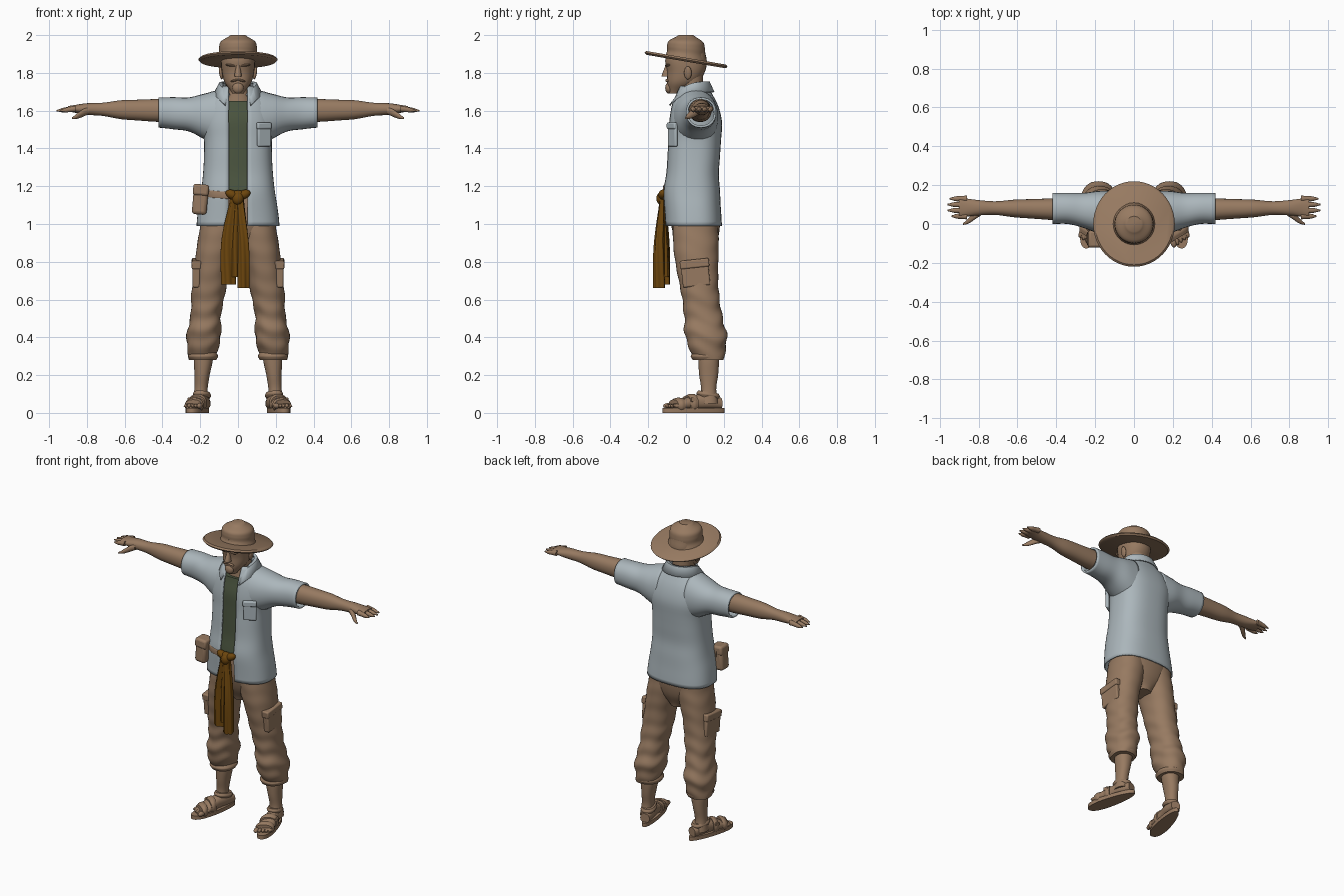
import bpy
import bmesh
from math import sin, cos, pi, asin, radians
from mathutils import Matrix

default_cube = bpy.data.objects.get("Cube")
if default_cube:
    bpy.data.objects.remove(default_cube)


def material(name, *rgb):
    mat = bpy.data.materials.new(name)
    mat.use_nodes = True
    mat.diffuse_color = (*rgb, 1)
    mat.node_tree.nodes["Principled BSDF"].inputs["Base Color"].default_value = (*rgb, 1)
    return mat


TAN = material("tan", .31, .195, .12)
SHIRT = material("pale_blue_grey", .41, .47, .5)
GREEN = material("dark_green", .07, .09, .05)
SASH = material("burnt_orange", .15, .06, .004)
parts = []


def finish(name, bm, mat, mirror=False, solid=None, bevel=None, place=None):
    """Turn a bmesh into a named object with the usual modifiers."""
    bmesh.ops.recalc_face_normals(bm, faces=bm.faces)
    mesh = bpy.data.meshes.new(name)
    bm.to_mesh(mesh)
    bm.free()
    if place:
        mesh.transform(place)
    mesh.materials.append(mat)
    obj = bpy.data.objects.new(name, mesh)
    bpy.context.collection.objects.link(obj)
    if solid:
        obj.modifiers.new("Thickness", "SOLIDIFY").thickness = solid
    if bevel:
        rounding = obj.modifiers.new("Rounding", "BEVEL")
        rounding.width, rounding.segments = bevel, 3
    if mirror:
        obj.modifiers.new("Mirror", "MIRROR").use_mirror_merge = False
    parts.append(obj)


def sample(values, t):
    """Value at t on a smooth curve through evenly spaced control values."""
    if not isinstance(values, list):
        return values
    last = len(values) - 1
    index = min(int(t * last), last - 1)
    f = t * last - index
    a, b, c, d = (values[min(max(index + k, 0), last)] for k in (-1, 0, 1, 2))
    return b + f * (c - a + f * (2 * a - 5 * b + 4 * c - d + f * (3 * (b - c) + d - a))) / 2


def power(value, exponent):
    return abs(value) ** (2 / exponent) * (1 if value > 0 else -1)


def loft(name, mat, axis, span, a, b, ra, rb, sides=28, slices=20, square=2.2,
         caps=True, gap=None, fold=None, warp=None, **options):
    """Skin a tube along an axis; centre (a, b) and radii (ra, rb) vary smoothly."""
    bm = bmesh.new()
    rows = []
    for k in range(slices + 1):
        t = k / slices
        pos = span[0] + (span[1] - span[0]) * t
        ca, cb, wide, deep = (sample(v, t) for v in (a, b, ra, rb))
        opening = asin((gap / wide) ** (square / 2)) if gap else 0
        row = []
        for i in range(sides + 1 if gap else sides):
            turn = opening - pi / 2 + 2 * (pi - opening) * i / sides
            scale = fold(pos, turn) if fold else 1
            u = ca + wide * scale * power(cos(turn), square)
            w = cb + deep * scale * power(sin(turn), square)
            co = {"X": (pos, u, w), "Y": (u, pos, w), "Z": (u, w, pos)}[axis]
            row.append(bm.verts.new(warp(*co) if warp else co))
        rows.append(row)
    for low, high in zip(rows, rows[1:]):
        for i in range(sides):
            j = (i + 1) % len(low)
            bm.faces.new((low[i], low[j], high[j], high[i]))
    if caps:
        bm.faces.new(rows[0])
        bm.faces.new(rows[-1])
    finish(name, bm, mat, **options)


def solid_matrix(loc, size, angle, axis):
    turn = Matrix.Rotation(radians(angle), 4, axis)
    return Matrix.Translation(loc) @ turn @ Matrix.Diagonal((*size, 1))


def blob(name, mat, loc, size, angle=0, **options):
    bm = bmesh.new()
    bmesh.ops.create_uvsphere(bm, u_segments=20, v_segments=12, radius=1,
                              matrix=solid_matrix(loc, size, angle, "Y"))
    finish(name, bm, mat, **options)


def box(name, mat, loc, size, angle=0, axis="Z", bevel=.008, **options):
    bm = bmesh.new()
    bmesh.ops.create_cube(bm, size=1, matrix=solid_matrix(loc, size, angle, axis))
    finish(name, bm, mat, bevel=bevel, **options)


# Hat: flat round crown on a wide brim that tips up at the front
TIP = .17
loft("hat_brim", TAN, "Z", (1.86, 1.88), 0, 0, [.2, .21, .2], [.21, .22, .21], sides=48, slices=4,
     square=2, warp=lambda x, y, z: (x, y, z - TIP * y))
crown = [.11, .1, .1, .09, .04]
loft("hat_crown", TAN, "Z", (1.87, 2), 0, 0, crown, crown, sides=40, square=2,
     warp=lambda x, y, z: (x, y, z - TIP * y * (2 - z) * 8))

# Head and face
loft("head", TAN, "Z", (1.69, 1.92), 0, [-.06, -.02, 0, 0, 0], [.03, .07, .085, .09, .085],
     [.03, .08, .1, .11, .1])
neck = [.08, .065, .07]
loft("neck", TAN, "Z", (1.62, 1.8), 0, [.04, .02], neck, neck)
loft("nose", TAN, "Z", (1.78, 1.84), 0, -.1, [.02, .01], [.03, .01], sides=16)
blob("ear", TAN, (.09, .01, 1.8), (.01, .02, .035), 8, mirror=True)
blob("brow", TAN, (.036, -.094, 1.84), (.03, .016, .007), -8, mirror=True)
blob("moustache", TAN, (.018, -.1, 1.76), (.022, .01, .006), 14, mirror=True)
blob("goatee", TAN, (0, -.09, 1.72), (.03, .02, .03))

# Open shirt with the undershirt inside it
width = [.22, .21, .195, .185, .18, .18, .19, .17, .09]
depth = [.15, .15, .15, .14, .14, .14, .14, .12, .08]


def inner(radii):
    return [r - .014 for r in radii[2:8]]


loft("shirt", SHIRT, "Z", (.99, 1.73), 0, [.04, .03, .04, .05, .04], width, depth, sides=48, slices=32,
     square=2.6, caps=False, gap=.05, solid=.008)
loft("undershirt", GREEN, "Z", (1.17, 1.65), 0, [.03, .04, .05], inner(width), inner(depth),
     sides=40, square=2.6)
loft("sleeve", SHIRT, "X", (.1, .42), [.05, .06, .07, .08, .08], [1.56, 1.58, 1.59],
     [.12, .11, .09, .08, .08], [.15, .12, .09, .085, .08], caps=False, solid=.012, mirror=True)
box("chest_pocket", SHIRT, (.138, -.07, 1.47), (.08, .02, .12), 30)
box("chest_pocket_flap", SHIRT, (.137, -.073, 1.52), (.085, .025, .035), 30)

# Collar: a band that folds over and ends in two points at the front
bm = bmesh.new()
rows = []
for i in range(33):
    t = i / 16 - 1
    s, c = sin(t * pi * .83), cos(t * pi * .83)
    drop = .07 * t ** 4
    flare = .115 if c > 0 else .145
    edge = ((.08, .075, 1.755), (.1, .09, 1.755), (.13, flare, 1.7))
    rows.append([bm.verts.new((wide * s, .035 + deep * c, z - drop)) for wide, deep, z in edge])
for low, high in zip(rows, rows[1:]):
    for j in range(2):
        bm.faces.new((low[j], high[j], high[j + 1], low[j + 1]))
finish("collar", bm, SHIRT, solid=.008)

# Arms and hands
loft("arm", TAN, "X", (.34, .9), [.075, .08, .085], [1.6, 1.61], [.06, .055, .05, .045, .035, .04, .05],
     [.06, .06, .055, .05, .035, .03, .015], slices=28, mirror=True)
finger = [.016, .014, .012, .004]
for name, i, reach in (("index", 0, .94), ("middle", 1, .96), ("ring", 2, .96), ("little", 3, .95)):
    y = .04 + .03 * i
    loft(name + "_finger", TAN, "X", (.86, reach), y, [1.61, 1.6], finger, finger, sides=12, mirror=True)
thumb = [.02, .02, .015, .005]
loft("thumb", TAN, "X", (.79, .88), [.06, 0], [1.6, 1.56], thumb, thumb, sides=14, mirror=True)


# Trousers: hips, creased legs and side pockets
def crease(z, turn):
    lower = min(1, max(.2, (.8 - z) * 3))
    return 1 + .045 * lower * sin(z * 62 + 2 * sin(turn + .6) + sin(3 * turn))


loft("trouser_hips", TAN, "Z", (.82, 1.18), 0, [.06, .04], [.05, .16, .2, .19, .17],
     [.07, .11, .13, .13, .12])
loft("trouser_leg", TAN, "Z", (.28, 1), [.19, .17, .14, .1], [.12, .09, .06, .05],
     [.07, .09, .08, .09, .09, .1, .1], [.08, .11, .1, .1, .11, .12, .12],
     slices=60, sides=36, fold=crease, mirror=True)
loft("trouser_cuff", TAN, "Z", (.28, .32), .185, .115, [.07, .08, .07], [.08, .09, .08], slices=8, mirror=True)
box("cargo_pocket", TAN, (.22, .05, .735), (.04, .145, .13), 6, "X", mirror=True)
box("cargo_flap", TAN, (.22, .045, .79), (.05, .155, .045), 6, "X", mirror=True)

# Lower legs and sandalled feet, toes turned out
loft("shin", TAN, "Z", (.05, .35), [.2, .18], .12, [.04, .035, .04, .05, .05],
     [.05, .04, .05, .055, .055], mirror=True)
turned_out = Matrix.Translation((.21, .04, 0)) @ Matrix.Rotation(radians(14), 4, "Z")
FOOT = dict(mirror=True, place=turned_out)
loft("sandal_sole", TAN, "Z", (0, .025), 0, 0, .046, .17, sides=36, slices=2,
     warp=lambda x, y, z: (x * (1 - 1.2 * y), y, z), **FOOT)
loft("foot", TAN, "Y", (-.12, .15), 0, [.035, .05, .06, .05], [.05, .05, .04, .04, .03],
     [.01, .03, .04, .04, .03], **FOOT)
for i in range(5):
    size = .011 if i else .015
    blob("toe" + "_next" * i, TAN, (.02 * i - .04, .008 * i - .13, .037), (size, .026, size), **FOOT)
for name, y, z in (("toe_strap", -.09, .04), ("instep_strap", -.02, .05)):
    loft(name, TAN, "Y", (y - .02, y + .02), 0, z, [.05, .055, .05], [z - .01, z, z], slices=8,
         warp=lambda x, y, z: (x, y + .3 * x, max(z, .012)), **FOOT)
loft("ankle_strap", TAN, "Z", (.08, .11), 0, .08, [.04, .047, .04], [.055, .062, .055], slices=8,
     warp=lambda x, y, z: (x, y, z - .15 * (y - .08)), **FOOT)
box("strap_buckle", TAN, (.046, -.01, .07), (.014, .03, .024), bevel=.004, **FOOT)

# Belt and hip pouch on the right side
loft("belt", TAN, "X", (-.2, 0), [-.04, -.09, -.11, -.12], [1.16, 1.15], .01, .02, sides=16, square=4)
box("hip_pouch", TAN, (-.2, -.075, 1.125), (.078, .08, .15), 5, "Y", bevel=.018)
box("pouch_flap", TAN, (-.196, -.077, 1.18), (.084, .088, .06), 5, "Y", bevel=.014)

# Knotted sash with hanging tails
for name, x, angle in (("right", -.03, 25), ("left", .03, -25), ("upper", 0, 0)):
    blob("sash_fold_" + name, SASH, (x, -.122, 1.155), (.038, .024, .024), angle)
blob("sash_knot", SASH, (0, -.133, 1.135), (.03, .024, .034), 15)
for name, top, end, y, low, wide in (("right", -.02, -.05, -.115, .68, .036),
                                     ("left", .01, .03, -.142, .66, .029),
                                     ("middle", 0, -.01, -.122, .72, .025)):
    loft("sash_tail_" + name, SASH, "Z", (low, 1.14), [end, end, top], [y, y, -.125],
         [wide, wide, wide * .85, .02], [.03, .028, .022, .014], sides=40,
         fold=lambda z, turn: 1 + .13 * sin(5 * (turn + z)))

# Smooth shading with sharp edges kept
bpy.ops.object.select_all(action="DESELECT")
for obj in parts:
    obj.select_set(True)
bpy.context.view_layer.objects.active = parts[0]
bpy.ops.object.shade_smooth_by_angle(angle=radians(42))
